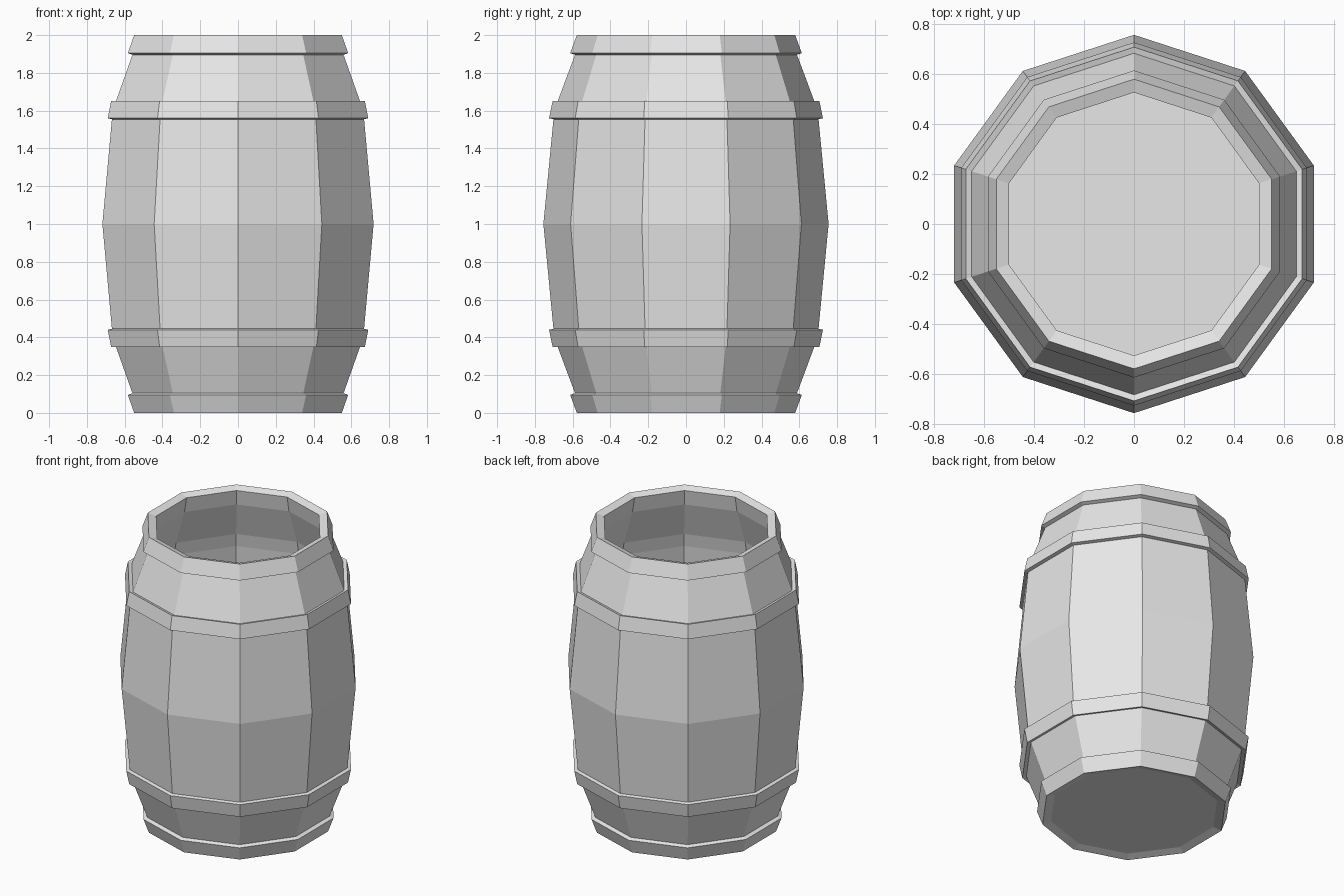
import bpy
import bmesh
import math

SIDES = 10

cube = bpy.data.objects.get("Cube")
if cube:
    bpy.data.objects.remove(cube, do_unlink=True)

grey = bpy.data.materials.new("light_grey")
grey.use_nodes = True
grey.diffuse_color = (0.8, 0.8, 0.8, 1)
grey.node_tree.nodes["Principled BSDF"].inputs["Base Color"].default_value = (0.8, 0.8, 0.8, 1)


def lathe(name, profile):
    """Spin a closed (radius, height) profile into a ten-sided solid."""
    bm = bmesh.new()
    rings = []
    for r, z in profile:
        if r == 0:
            rings.append([bm.verts.new((0, 0, z))] * SIDES)
            continue
        angles = [math.tau * i / SIDES + math.pi / 2 for i in range(SIDES)]
        rings.append([bm.verts.new((r * math.cos(a), r * math.sin(a), z)) for a in angles])
    for k, low in enumerate(rings):
        high = rings[(k + 1) % len(rings)]
        for i in range(SIDES):
            j = (i + 1) % SIDES
            corners = list(dict.fromkeys([low[i], low[j], high[j], high[i]]))
            if len(corners) > 2:
                bm.faces.new(corners)
    bmesh.ops.recalc_face_normals(bm, faces=bm.faces)
    mesh = bpy.data.meshes.new(name)
    bm.to_mesh(mesh)
    bm.free()
    mesh.materials.append(grey)
    obj = bpy.data.objects.new(name, mesh)
    bpy.context.collection.objects.link(obj)
    return obj


def flip(profile):
    """Mirror a profile about the middle of the barrel."""
    return [(r, 2 - z) for r, z in reversed(profile)]


# Bulging hollow wall: outer and inner upper halves, mirrored downwards
outer = [(0.755, 1.0), (0.702, 1.553), (0.682, 1.643), (0.588, 1.895)]
inner = [(0.545, 1.88), (0.632, 1.64), (0.65, 1.55), (0.702, 1.0)]
lathe("barrel_wall", outer + inner + flip(inner)[1:] + flip(outer)[:-1])

# Hoops: rim hoops close the ends, belly hoops wrap the wall
rim = [(0.578, 2.0), (0.613, 1.905), (0.545, 1.88), (0.525, 1.984)]
belly = [(0.706, 1.652), (0.725, 1.56), (0.695, 1.553), (0.675, 1.643)]
for part, profile in (("rim_hoop", rim), ("belly_hoop", belly)):
    lathe("upper_" + part, profile)
    lathe("lower_" + part, flip(profile))

# Recessed bottom board
lathe("bottom_board", [(0, 0.016), (0.525, 0.016), (0.532, 0.05), (0, 0.05)])
